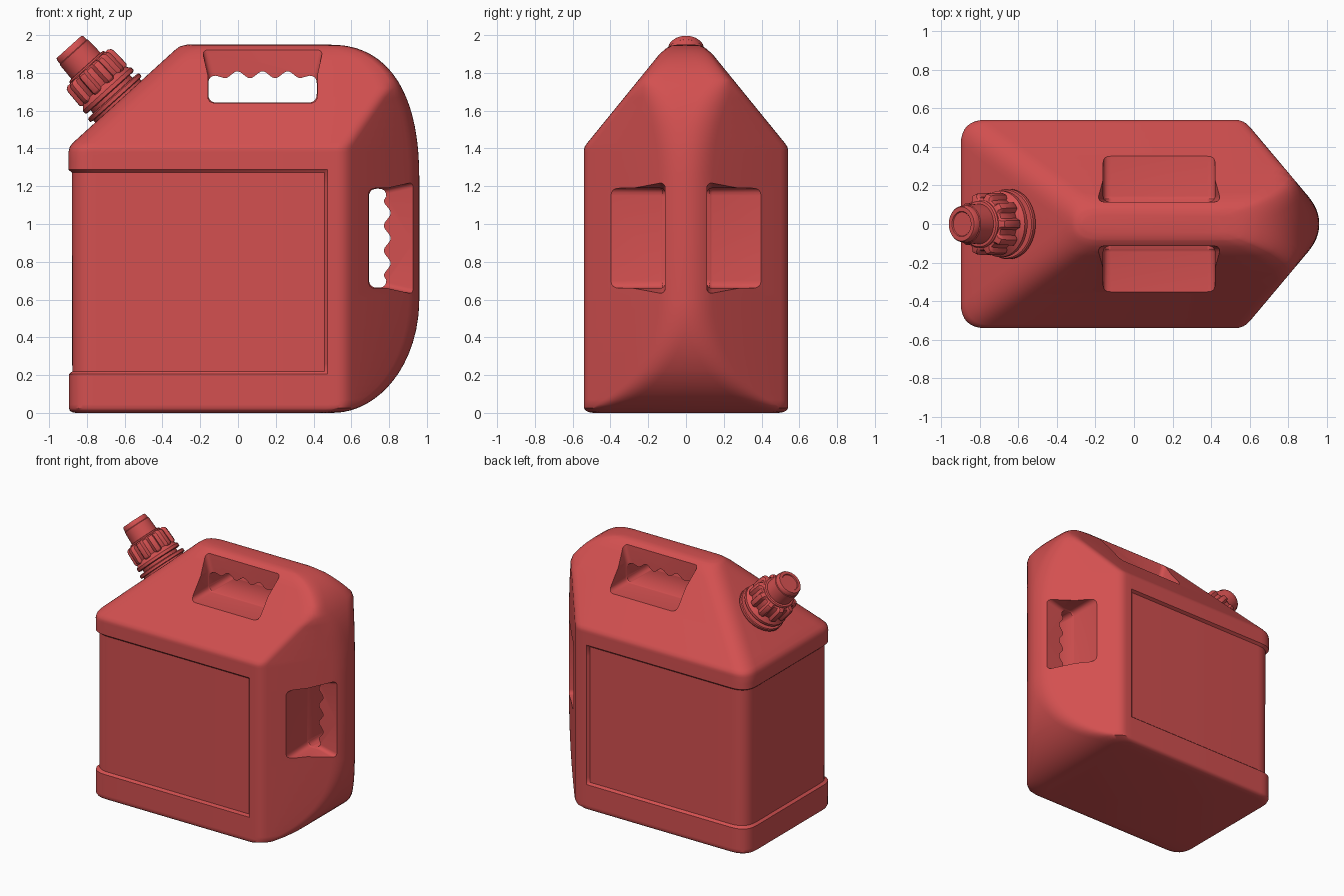
import bpy, bmesh
from math import sin, cos, pi
from mathutils import Vector

if "Cube" in bpy.data.objects:
    bpy.data.objects.remove(bpy.data.objects["Cube"])

RED = bpy.data.materials.new("red_plastic")
RED.diffuse_color = (0.65, 0.08, 0.08, 1)
RED.use_nodes = True
RED.node_tree.nodes["Principled BSDF"].inputs["Base Color"].default_value = RED.diffuse_color


def loft(name, rings):
    """Skin a stack of closed rings and cap both ends."""
    bm = bmesh.new()
    vr = [[bm.verts.new(p) for p in ring] for ring in rings]
    n = len(vr[0])
    for a, b in zip(vr, vr[1:]):
        for i in range(n):
            j = (i + 1) % n
            bm.faces.new((a[i], a[j], b[j], b[i]))
    bm.faces.new(vr[0][::-1])
    bm.faces.new(vr[-1])
    bmesh.ops.recalc_face_normals(bm, faces=bm.faces)
    me = bpy.data.meshes.new(name)
    bm.to_mesh(me)
    bm.free()
    ob = bpy.data.objects.new(name, me)
    bpy.context.collection.objects.link(ob)
    me.materials.append(RED)
    return ob


def activate(ob):
    bpy.ops.object.select_all(action='DESELECT')
    ob.select_set(True)
    bpy.context.view_layer.objects.active = ob


def smooth(ob, angle):
    activate(ob)
    bpy.ops.object.shade_smooth_by_angle(angle=angle * pi / 180)


def corner(a, p, b, r, n):
    """Rounded corner at p between neighbours a and b."""
    a, p, b = Vector(a), Vector(p), Vector(b)
    s = p + (a - p).normalized() * min(r, 0.48 * (a - p).length)
    e = p + (b - p).normalized() * min(r, 0.48 * (b - p).length)
    ts = [i / n for i in range(n + 1)]
    return [s * (1 - t) ** 2 + p * (2 * t * (1 - t)) + e * t * t for t in ts]


def interp(keys, z):
    for (z0, v0), (z1, v1) in zip(keys, keys[1:]):
        if z <= z1:
            return v0 + (v1 - v0) * (z - z0) / (z1 - z0)
    return keys[-1][1]


# Body outline by height: half width, left edge, panel recess depth
HALF = [(0, .49), (.004, .515), (.012, .532), (.025, .54), (1.395, .54), (1.41, .536),
        (1.425, .526), (1.90, .14), (1.93, .105), (1.944, .08), (1.95, .045)]
LEFT = [(0, -.86), (.004, -.88), (.012, -.89), (.025, -.895), (1.38, -.898), (1.41, -.89),
        (1.43, -.874), (1.92, -.335), (1.94, -.308), (1.95, -.27)]
RECESS = [(0, 0), (.205, 0), (.22, .018), (1.272, .018), (1.288, 0), (2, 0)]


def right_edge(z):
    if z < .6:
        return .5 + .46 * (1 - ((.6 - z) / .6) ** 2) ** .5
    if z > 1.2:
        return .46 + .5 * max(0, 1 - ((z - 1.2) / .75) ** 2.5) ** .4
    return .96


def body_ring(z):
    w, xl, xr, d = interp(HALF, z), interp(LEFT, z), right_edge(z), interp(RECESS, z)
    n = min(.54 - 1.19 * (xr - .57), .85 * w)
    xs = min(.57 + (.54 - w) / 1.19, xr - .08)
    px = min(.475, xs - .06)
    half = corner((xr, -n), (xr, n), (xs, w), .09, 6)
    half += corner((xr, n), (xs, w), (px, w), .05, 4)
    half += [Vector((px, w)), Vector((px - .016, w - d))]
    half += corner((px, w - d), (xl + d, w - d), (xl + d, d - w), .13, 8)
    return [(p.x, p.y, z) for p in half] + [(p.x, -p.y, z) for p in half[::-1]]


levels = [0, .004, .012, .025, .045, .07, .1, .135, .17, .205, .22, .26, .31, .37, .44, .52, .6,
          .9, 1.2, 1.272, 1.288, 1.33, 1.38, 1.395, 1.41, 1.425, 1.43, 1.47, 1.52, 1.57, 1.62,
          1.67, 1.72, 1.76, 1.80, 1.835, 1.87, 1.90, 1.92, 1.93, 1.94, 1.944, 1.948, 1.95]
body = loft("container_body", [body_ring(z) for z in levels])


# Handle openings: u runs along the handle, v runs from pocket floor to grip
def pocket_outline(u0, u1, v0, vg, vout, i):
    a, b = (u0 + i, v0 + i), (u1 - i, v0 + i)
    pts = corner((a[0], vg), a, b, .04, 4) + corner(a, b, (b[0], vg), .04, 4)
    return pts + [Vector(p) for p in ((b[0], vg), (b[0] + .07, vout), (a[0] - .07, vout), (a[0], vg))]


def hole_outline(u0, u1, v0, vg):
    u0, u1, v0 = u0 + .003, u1 - .003, v0 + .003
    um = (u0 + u1) / 2
    pts = corner((u0, vg), (u0, v0), (u1, v0), .045, 5)
    pts += corner((u0, v0), (u1, v0), (u1, vg), .045, 5)
    pts += corner((u1, v0), (u1, vg - .005), (um, vg - .005), .04, 4)
    for k in range(41):
        u = um + .2 - .01 * k
        pts.append(Vector((u, vg + .018 * cos(2 * pi * (u - um) / .133))))
    return pts + corner((um, vg - .005), (u0, vg - .005), (u0, v0), .04, 4)


def cut_handle(place, u0, u1, v0, vg, vout, bar):
    hole = hole_outline(u0, u1, v0, vg)
    cutters = [loft("handle_hole_cutter", [[place(p, y) for p in hole] for y in (-.2, .2)])]
    r = .03
    for side in (-1, 1):
        steps = [(r * (1 - sin(t * pi / 8)), bar + r * (1 - cos(t * pi / 8))) for t in range(5)]
        steps.append((0, .7))
        rings = [[place(p, side * y) for p in pocket_outline(u0, u1, v0, vg, vout, i)]
                 for i, y in steps]
        cutters.append(loft("handle_pocket_cutter", rings))
    for c in cutters:
        c.hide_render = True
        m = body.modifiers.new("cut", 'BOOLEAN')
        m.operation, m.solver, m.object = 'DIFFERENCE', 'EXACT', c
        activate(body)
        bpy.ops.object.modifier_apply(modifier=m.name)
        bpy.data.objects.remove(c)


cut_handle(lambda p, y: (p.x, y, p.y), -.16, .42, 1.64, 1.79, 2.1, .115)   # top handle
cut_handle(lambda p, y: (p.y, y, p.x), .66, 1.19, .69, .79, 1.1, .11)      # rear handle
smooth(body, 35)


# Neck, collar and spout turned around an axis square to the sloped shoulder
AXIS = Vector((-.669, 0, .743)).normalized()
BASE = Vector((-.635, 0, 1.649))
ACROSS = Vector((0, 1, 0)).cross(AXIS)


def turned(name, profile, ribs=0, seg=48):
    rings = []
    for r, h in profile:
        ring = []
        for k in range(seg):
            t = 2 * pi * k / seg
            rr = r
            if ribs:
                rr += .012 * max(-1, min(1, 1.8 * cos(ribs * t)))
            ring.append(BASE + AXIS * h + ACROSS * (rr * cos(t)) + Vector((0, rr * sin(t), 0)))
        rings.append(ring)
    smooth(loft(name, rings), 35)


turned("neck", [(.165, -.04), (.165, .012), (.182, .016), (.182, .034), (.176, .04), (.14, .042),
                (.14, .09)])
turned("collar_flange", [(.16, .062), (.172, .067), (.172, .088), (.165, .094), (.15, .11),
                         (.14, .12)])
turned("screw_collar", [(.135, .1), (.15, .112), (.155, .12), (.152, .215), (.147, .23),
                        (.132, .24)], ribs=10, seg=120)
turned("spout", [(.125, .22), (.125, .244), (.118, .252), (.104, .254), (.1, .35), (.096, .354),
                 (.094, .38), (.088, .388), (.066, .388), (.062, .382)])
